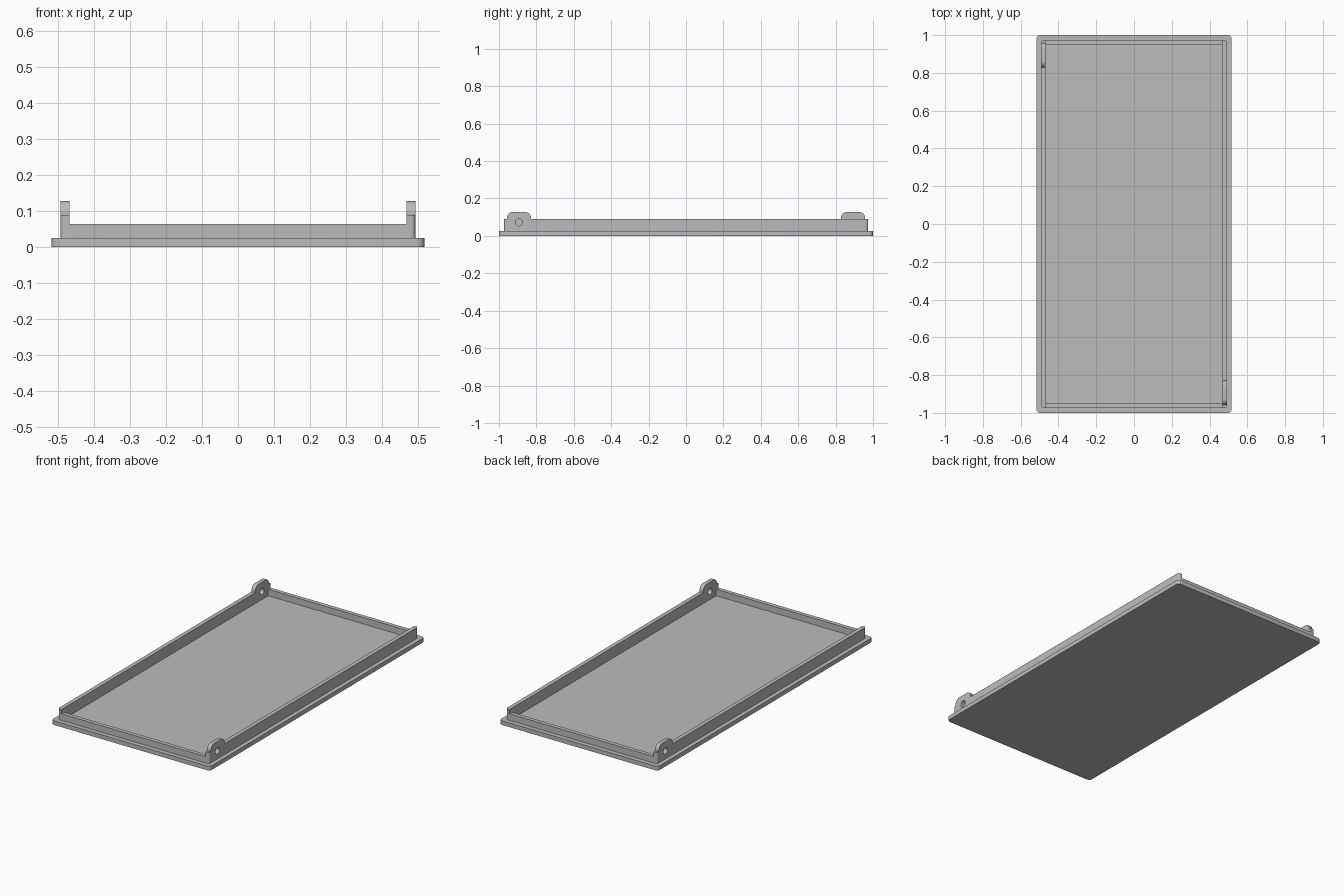
import bpy, bmesh
from math import cos, sin, pi, radians
from mathutils import Matrix, Vector

if "Cube" in bpy.data.objects:
    bpy.data.objects.remove(bpy.data.objects["Cube"])

grey = bpy.data.materials.new("plain grey")
grey.use_nodes = True
colour = (0.5, 0.5, 0.5, 1)
grey.diffuse_color = colour
grey.node_tree.nodes["Principled BSDF"].inputs["Base Color"].default_value = colour

BASE_X, BASE_Y, BASE_TOP = 0.517, 1.0, 0.025
RIM_X, RIM_Y, THICK = 0.492, 0.973, 0.024
WALL_TOP, END_TOP, TAB_TOP = 0.089, 0.063, 0.127
TAB_Y0, TAB_Y1, TAB_R = -0.957, -0.829, 0.03
HOLE_Y, HOLE_Z, HOLE_R = -0.893, 0.072, 0.019


def finish(bm, name):
    """Turn a bmesh into a grey object with sharp edges kept."""
    bmesh.ops.recalc_face_normals(bm, faces=bm.faces)
    mesh = bpy.data.meshes.new(name)
    bm.to_mesh(mesh)
    bm.free()
    ob = bpy.data.objects.new(name, mesh)
    bpy.context.collection.objects.link(ob)
    mesh.materials.append(grey)
    bpy.ops.object.select_all(action='DESELECT')
    ob.select_set(True)
    bpy.context.view_layer.objects.active = ob
    bpy.ops.object.shade_smooth_by_angle(angle=radians(30))
    return ob


def prism(points, direction):
    """Extrude a closed outline along a direction."""
    bm = bmesh.new()
    face = bm.faces.new([bm.verts.new(p) for p in points])
    new = bmesh.ops.extrude_face_region(bm, geom=[face])["geom"]
    verts = [v for v in new if isinstance(v, bmesh.types.BMVert)]
    bmesh.ops.translate(bm, vec=Vector(direction), verts=verts)
    return bm


def round_uprights(bm, radius, test):
    """Round the upright edges whose middle passes the test."""
    edges = []
    for e in bm.edges:
        a, b = (v.co for v in e.verts)
        if (a - b).xy.length < 1e-5 and test((a + b) / 2):
            edges.append(e)
    bmesh.ops.bevel(bm, geom=edges, offset=radius, segments=5, profile=0.5, affect='EDGES')


def arc(y, z, start):
    """Quarter turn, running clockwise, for a tab corner."""
    return [(y + TAB_R * cos(start - i * pi / 12),
             z + TAB_R * sin(start - i * pi / 12)) for i in range(7)]


# Flat base plate
bm = prism([(sx * BASE_X, sy * BASE_Y, 0) for sx, sy in ((-1, -1), (1, -1), (1, 1), (-1, 1))],
           (0, 0, BASE_TOP))
round_uprights(bm, 0.02, lambda p: True)
finish(bm, "base_plate")

# Low end walls
for name, y in (("front_wall", -RIM_Y), ("back_wall", RIM_Y - THICK)):
    w = RIM_X - THICK
    finish(prism([(-w, y, BASE_TOP), (w, y, BASE_TOP), (w, y, END_TOP), (-w, y, END_TOP)],
                 (0, THICK, 0)), name)

# Tall side walls, each with a pierced tab at one end
outline = [(-RIM_Y, BASE_TOP), (-RIM_Y, WALL_TOP), (TAB_Y0, WALL_TOP)]
outline += arc(TAB_Y0 + TAB_R, TAB_TOP - TAB_R, pi)
outline += arc(TAB_Y1 - TAB_R, TAB_TOP - TAB_R, pi / 2)
outline += [(TAB_Y1, WALL_TOP), (RIM_Y, WALL_TOP), (RIM_Y, BASE_TOP)]

for name, turn in (("left_wall", 0), ("right_wall", pi)):
    bm = prism([(RIM_X - THICK, y, z) for y, z in outline], (THICK, 0, 0))
    round_uprights(bm, 0.012, lambda p: p.x > RIM_X - 0.001 and abs(p.y) > RIM_Y - 0.001)
    bm.transform(Matrix.Rotation(turn, 4, 'Z'))
    wall = finish(bm, name)

    # Pin hole
    bm = bmesh.new()
    place = (Matrix.Rotation(turn, 4, 'Z') @ Matrix.Translation((RIM_X, HOLE_Y, HOLE_Z))
             @ Matrix.Rotation(pi / 2, 4, 'Y'))
    bmesh.ops.create_cone(bm, cap_ends=True, segments=24, radius1=HOLE_R, radius2=HOLE_R,
                          depth=0.2, matrix=place)
    cutter = finish(bm, "hole_cutter")
    cutter.hide_render = True
    cut = wall.modifiers.new("pin_hole", 'BOOLEAN')
    cut.operation, cut.solver, cut.object = 'DIFFERENCE', 'EXACT', cutter
    bpy.context.view_layer.objects.active = wall
    bpy.ops.object.modifier_apply(modifier=cut.name)
    bpy.data.objects.remove(cutter)
    bpy.ops.object.select_all(action='DESELECT')
    wall.select_set(True)
    bpy.context.view_layer.objects.active = wall
    bpy.ops.object.shade_smooth_by_angle(angle=radians(30))
